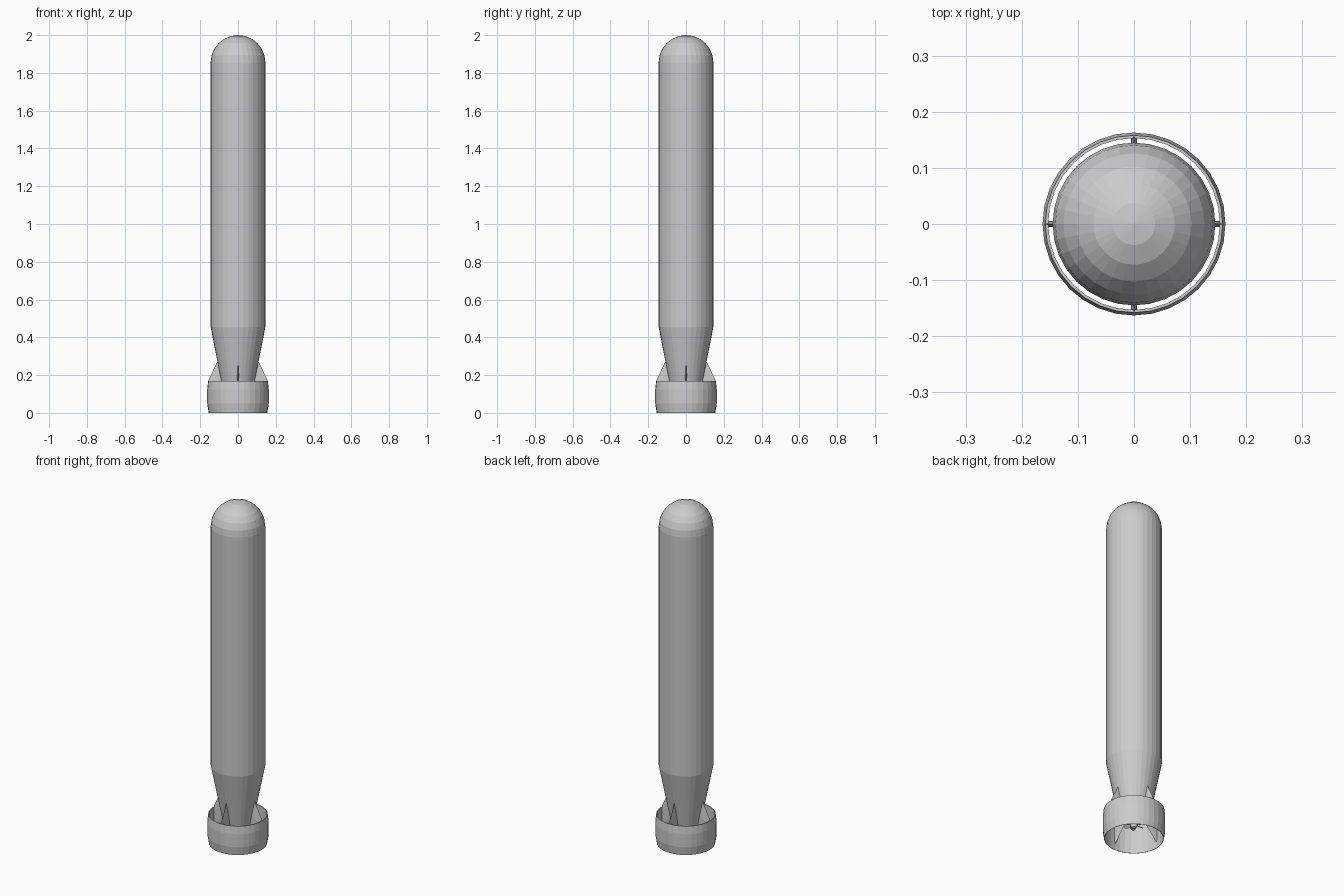
import bpy, bmesh
from math import sin, cos, pi, radians
from mathutils import Matrix, Vector

if "Cube" in bpy.data.objects:
    bpy.data.objects.remove(bpy.data.objects["Cube"])

SEG = 32


def make_object(name, bm):
    bmesh.ops.remove_doubles(bm, verts=bm.verts, dist=1e-5)
    bmesh.ops.recalc_face_normals(bm, faces=bm.faces)
    mesh = bpy.data.meshes.new(name)
    bm.to_mesh(mesh)
    bm.free()
    ob = bpy.data.objects.new(name, mesh)
    bpy.context.collection.objects.link(ob)
    return ob


def lathe(name, profile, seg=SEG, closed=False):
    """Revolve an (r, z) profile around the z axis."""
    bm = bmesh.new()
    verts = [bm.verts.new((r, 0, z)) for r, z in profile]
    pairs = list(zip(verts, verts[1:]))
    if closed:
        pairs.append((verts[-1], verts[0]))
    edges = [bm.edges.new(p) for p in pairs]
    bmesh.ops.spin(bm, geom=verts + edges, cent=(0, 0, 0), axis=(0, 0, 1),
                   angle=2 * pi, steps=seg, use_merge=False)
    return make_object(name, bm)


def add_prism(bm, bottom, top):
    """Join two matching outlines into a closed solid."""
    a = [bm.verts.new(p) for p in bottom]
    b = [bm.verts.new(p) for p in top]
    bm.faces.new(a)
    bm.faces.new(b[::-1])
    n = len(a)
    for i in range(n):
        j = (i + 1) % n
        bm.faces.new((a[i], b[i], b[j], a[j]))


# Hull: domed nose, long cylinder, tapered tail
R = 0.145
nose = [(R * sin(radians(a)), 1.855 + R * cos(radians(a))) for a in range(0, 91, 15)]
lathe("hull", nose + [(R, 0.455), (0.08, 0.125), (0, 0.125)])

# Ring shroud around the tail
lathe("tail_ring", [(0.153, 0), (0.155, 0), (0.163, 0.05), (0.163, 0.125),
                    (0.158, 0.17), (0.153, 0.17)], closed=True)

# Four fins joining the tail to the ring, pointed at leading and trailing edges
for k in range(4):
    bm = bmesh.new()
    inner = [(0.10, 0, 0.275), (0.085, 0.005, 0.20), (0.07, 0.005, 0.15),
             (0.07, 0, 0.125), (0.07, -0.005, 0.15), (0.085, -0.005, 0.20)]
    outer = [(0.156, 0, 0.175), (0.156, 0.005, 0.14), (0.156, 0.005, 0.07),
             (0.156, 0, 0.03), (0.156, -0.005, 0.07), (0.156, -0.005, 0.14)]
    # leading edge sweeps out from the hull to the ring's upper rim
    inner[0] = (0.107, 0, 0.275)
    add_prism(bm, inner, outer)
    bm.transform(Matrix.Rotation(k * pi / 2, 4, 'Z'))
    make_object(f"tail_fin_{k + 1}", bm)

# Propeller hub and twisted blades
lathe("propeller_hub", [(0, 0.06), (0.012, 0.065), (0.02, 0.08), (0.02, 0.126)], seg=16)
bm = bmesh.new()
for k in range(6):
    spin = Matrix.Rotation(k * pi / 3, 4, 'Z')
    place = spin @ Matrix.Translation((0, 0, 0.085)) @ Matrix.Rotation(radians(35), 4, 'X')
    shape = [(0.012, -0.006), (0.035, -0.015), (0.052, -0.012), (0.057, 0),
             (0.052, 0.012), (0.035, 0.015), (0.012, 0.006)]
    add_prism(bm, [place @ Vector((x, y, -0.002)) for x, y in shape],
              [place @ Vector((x, y, 0.002)) for x, y in shape])
make_object("propeller_blades", bm)
